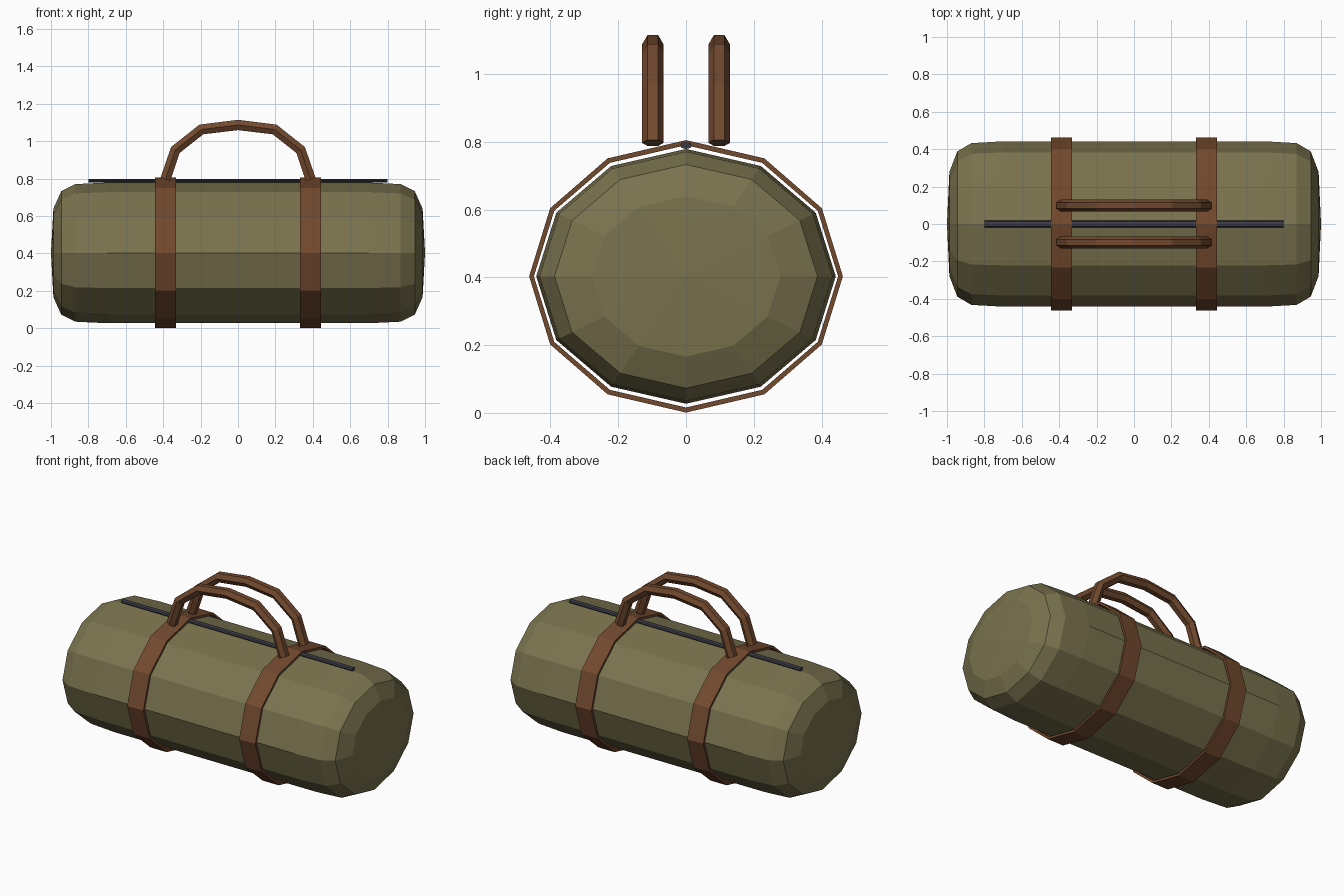
import bpy, bmesh, math
from mathutils import Vector

if "Cube" in bpy.data.objects:
    bpy.data.objects.remove(bpy.data.objects["Cube"])

CZ = 0.403  # height of the bag's long axis


def material(name, rgb):
    m = bpy.data.materials.new(name)
    m.diffuse_color = (*rgb, 1)
    m.use_nodes = True
    m.node_tree.nodes["Principled BSDF"].inputs["Base Color"].default_value = m.diffuse_color
    return m


canvas = material("olive canvas", (0.195, 0.171, 0.077))
leather = material("brown leather", (0.168, 0.067, 0.028))
metal = material("dark zip", (0.042, 0.043, 0.060))


def loft(name, rings, mat, closed=False):
    """Skin a row of equal-sized point rings; cap the ends unless closed."""
    bm = bmesh.new()
    rows = [[bm.verts.new(p) for p in r] for r in rings]
    n = len(rows[0])
    pairs = list(zip(rows, rows[1:]))
    if closed:
        pairs.append((rows[-1], rows[0]))
    else:
        bm.faces.new(rows[0])
        bm.faces.new(rows[-1])
    for a, b in pairs:
        for i in range(n):
            j = (i + 1) % n
            bm.faces.new((a[i], a[j], b[j], b[i]))
    bmesh.ops.remove_doubles(bm, verts=bm.verts, dist=1e-5)
    bmesh.ops.recalc_face_normals(bm, faces=bm.faces)
    me = bpy.data.meshes.new(name)
    bm.to_mesh(me)
    bm.free()
    me.materials.append(mat)
    ob = bpy.data.objects.new(name, me)
    bpy.context.collection.objects.link(ob)
    return ob


def oval(x, ry, rz, z=CZ, n=12):
    """Ring of n points around the x axis, with a point at +y."""
    return [(x, ry * math.cos(i * math.tau / n), z + rz * math.sin(i * math.tau / n))
            for i in range(n)]


# Bag body: twelve-sided barrel with rounded, shallow-domed ends
half = [(0.70, 1.0), (0.87, 0.978), (0.945, 0.878), (0.987, 0.63), (1.0, 0.0)]
profile = [(-x, s) for x, s in reversed(half)] + half
loft("bag_body", [oval(x, 0.442 * s, 0.376 * s) for x, s in profile], canvas)

# Straps: hollow bands standing just off the body
for side, sx in (("left", -0.388), ("right", 0.388)):
    a, b = sx - 0.056, sx + 0.056
    loft("strap_" + side,
         [oval(a, 0.463, 0.402), oval(b, 0.463, 0.402),
          oval(b, 0.449, 0.387), oval(a, 0.449, 0.387)], leather, closed=True)

# Zip along the top
loft("zip", [oval(x, 0.018, 0.01, 0.789, 8) for x in (-0.8, 0.8)], metal)

# Handles: hexagonal tubes swept along an arch
arch = [(0.388, 0.797), (0.335, 0.953), (0.196, 1.063)]
path = [Vector((-x, 0, z)) for x, z in arch] + [Vector((0, 0, 1.087))]
path += [Vector((x, 0, z)) for x, z in reversed(arch)]
R = 0.032
for side, y in (("front", -0.098), ("back", 0.098)):
    rings = []
    for i, p in enumerate(path):
        t = (path[min(i + 1, len(path) - 1)] - path[max(i - 1, 0)]).normalized()
        normal = Vector((-t.z, 0, t.x))
        rings.append([p + Vector((0, y + R * math.cos(k * math.pi / 3), 0))
                      + normal * R * math.sin(k * math.pi / 3) for k in range(6)])
    loft("handle_" + side, rings, leather)
